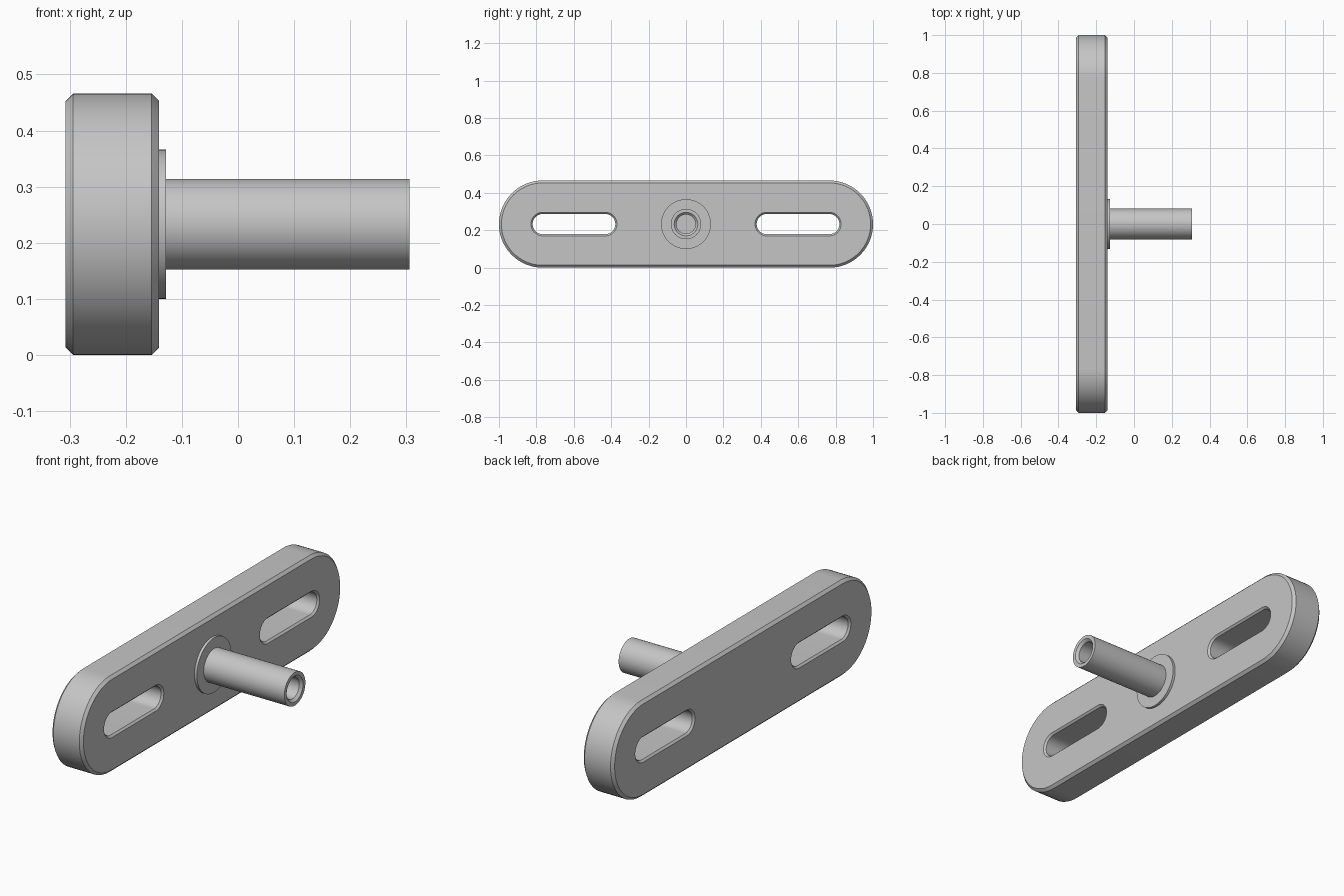
import bpy, bmesh
from math import sin, cos, pi

cube = bpy.data.objects.get("Cube")
if cube:
    bpy.data.objects.remove(cube, do_unlink=True)

MID_Z = 0.233          # height of the centre line
BACK, FACE = -0.307, -0.141   # plate thickness along x

metal = bpy.data.materials.new("brushed grey metal")
metal.use_nodes = True
grey = (0.56, 0.56, 0.56, 1)
metal.diffuse_color = grey
metal.node_tree.nodes["Principled BSDF"].inputs["Base Color"].default_value = grey


def finish(bm, name):
    bmesh.ops.recalc_face_normals(bm, faces=bm.faces)
    mesh = bpy.data.meshes.new(name)
    bm.to_mesh(mesh)
    bm.free()
    mesh.materials.append(metal)
    obj = bpy.data.objects.new(name, mesh)
    bpy.context.collection.objects.link(obj)
    bpy.ops.object.select_all(action='DESELECT')
    obj.select_set(True)
    bpy.context.view_layer.objects.active = obj
    bpy.ops.object.shade_smooth_by_angle(angle=pi / 6)
    return obj


def ring(bm, x, radius, y=0, half=0, n=32):
    """Stadium outline (a circle when half is 0) facing along x."""
    steps = [(s, i) for s in (1, -1) for i in range(n + (half > 0))]
    verts = []
    for side, i in steps:
        a = pi * i / n - pi / 2 + (0 if side > 0 else pi)
        verts.append(bm.verts.new((x, y + side * half + radius * cos(a),
                                   MID_Z + radius * sin(a))))
    return verts


def bridge(bm, a, b):
    for i in range(len(a)):
        j = (i + 1) % len(a)
        bm.faces.new((a[i], a[j], b[j], b[i]))


def wall(bm, radius, end_radius, chamfer, y, half):
    """Chamfered wall through the plate; returns its two end outlines."""
    sections = [(BACK, end_radius), (BACK + chamfer, radius),
                (FACE - chamfer, radius), (FACE, end_radius)]
    rings = [ring(bm, x, r, y, half) for x, r in sections]
    for a, b in zip(rings, rings[1:]):
        bridge(bm, a, b)
    return rings[0], rings[-1]


def lathe(name, profile):
    """Closed solid of revolution about the hub axis."""
    bm = bmesh.new()
    rings = [ring(bm, x, r) for x, r in profile]
    for a, b in zip(rings, rings[1:]):
        bridge(bm, a, b)
    bm.faces.new(rings[0])
    bm.faces.new(rings[-1])
    return finish(bm, name)


# Slotted plate with chamfered rim and slot edges
bm = bmesh.new()
walls = [wall(bm, MID_Z, MID_Z - 0.013, 0.013, 0, 1 - MID_Z)]
for side in (-1, 1):
    walls.append(wall(bm, 0.054, 0.063, 0.009, side * 0.599, 0.167))
for end in (0, 1):
    edges = []
    for w in walls:
        loop = w[end]
        edges += [bm.edges.get((loop[i - 1], loop[i])) for i in range(len(loop))]
    bmesh.ops.triangle_fill(bm, edges=edges, use_beauty=True, use_dissolve=False,
                            normal=(1 if end else -1, 0, 0))
finish(bm, "slotted_plate")

# Round collar at the foot of the tube
lathe("collar", [(FACE, 0.133), (-0.128, 0.133)])

# Hollow stem with a countersunk blind bore
lathe("hollow_stem", [(FACE, 0.081), (0.306, 0.081), (0.306, 0.063),
                      (0.294, 0.051), (-0.127, 0.051)])
